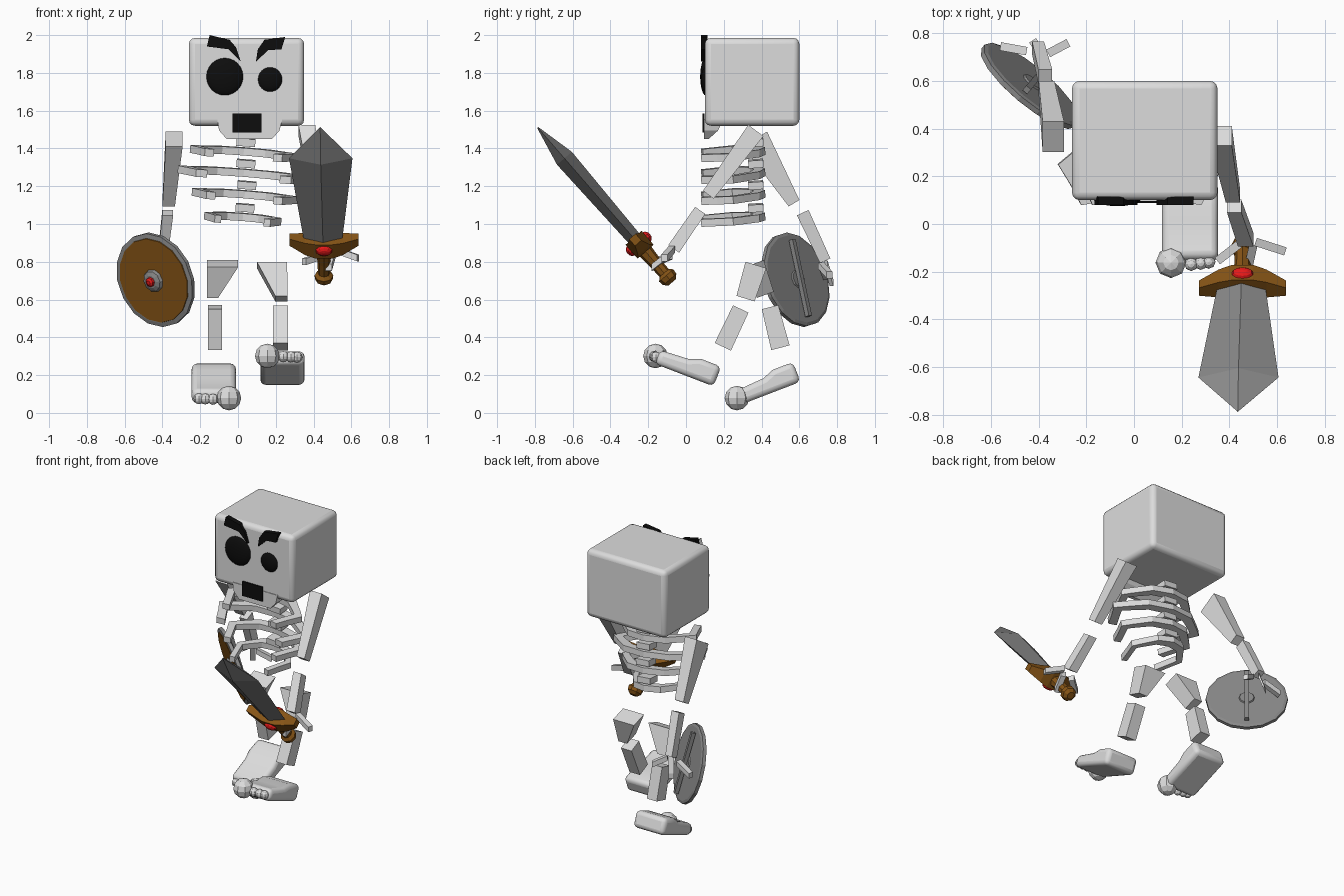
import bpy, bmesh, math
from mathutils import Vector, Matrix

V = Vector
start = bpy.data.objects.get("Cube")
if start:
    bpy.data.objects.remove(start)


def material(name, r, g, b):
    m = bpy.data.materials.new(name)
    m.use_nodes = True
    m.diffuse_color = (r, g, b, 1)
    m.node_tree.nodes["Principled BSDF"].inputs["Base Color"].default_value = (r, g, b, 1)
    return m


BONE = material("bone_grey", .72, .72, .72)
STEEL = material("steel_grey", .25, .25, .25)
WOOD = material("wood_brown", .24, .09, .008)
RED = material("gem_red", .8, .01, .01)
BLACK = material("black", .004, .004, .004)


def finish(name, bm, mat, bevel=0, smooth=False):
    bmesh.ops.recalc_face_normals(bm, faces=bm.faces)
    mesh = bpy.data.meshes.new(name)
    bm.to_mesh(mesh)
    bm.free()
    mesh.materials.append(mat)
    ob = bpy.data.objects.new(name, mesh)
    bpy.context.collection.objects.link(ob)
    if bevel:
        mod = ob.modifiers.new("bevel", "BEVEL")
        mod.width, mod.segments = bevel, 3 if smooth else 1
    if smooth:
        bpy.ops.object.select_all(action="DESELECT")
        ob.select_set(True)
        bpy.context.view_layer.objects.active = ob
        bpy.ops.object.shade_smooth_by_angle(angle=math.radians(35))
    return ob


def loft(name, rings, mat, **kw):
    """Join rings of equal length into a capped skin."""
    bm = bmesh.new()
    rows = [[bm.verts.new(p) for p in r] for r in rings]
    n = len(rows[0])
    for a, b in zip(rows, rows[1:]):
        for i in range(n):
            j = (i + 1) % n
            bm.faces.new((a[i], a[j], b[j], b[i]))
    bm.faces.new(rows[0])
    bm.faces.new(rows[-1])
    return finish(name, bm, mat, **kw)


def bone(name, p0, p1, s0, s1, side=V((1, 0, 0)), mat=BONE):
    """Tapered four-sided bar; s0 and s1 are width and depth at each end."""
    p0, p1 = V(p0), V(p1)
    deep = (p1 - p0).cross(side).normalized()
    quad = ((1, 1), (-1, 1), (-1, -1), (1, -1))
    return loft(name, [[p + side * (s[0] / 2 * a) + deep * (s[1] / 2 * b) for a, b in quad]
                       for p, s in ((p0, s0), (p1, s1))], mat)


def lathe(name, centre, axis, profile, mat, sides=8):
    """Turn (height, radius) pairs about an axis."""
    axis = V(axis).normalized()
    u = axis.cross(V((0, 0, 1))).normalized()
    w = axis.cross(u)
    ang = [2 * math.pi * i / sides for i in range(sides)]
    return loft(name, [[V(centre) + axis * h + (u * math.cos(a) + w * math.sin(a)) * r for a in ang]
                       for h, r in profile], mat)


def ball(name, centre, scale, mat, seg=8, rings=6, rot=Matrix(), smooth=False):
    bm = bmesh.new()
    bmesh.ops.create_uvsphere(bm, u_segments=seg, v_segments=rings, radius=1)
    bm.transform(Matrix.Translation(centre) @ rot @ Matrix.Diagonal((*scale, 1)))
    return finish(name, bm, mat, smooth=smooth)


def box(name, lo, hi, mat, **kw):
    return loft(name, [[(lo[0], lo[1], z), (hi[0], lo[1], z), (hi[0], hi[1], z), (lo[0], hi[1], z)]
                       for z in (lo[2], hi[2])], mat, **kw)


def plate(name, outline, y0, y1, mat):
    return loft(name, [[(x, y, z) for x, z in outline] for y in (y0, y1)], mat)


# Head, jaw and face
box("head", (-.26, .1, 1.52), (.35, .6, 1.985), BONE, bevel=.032, smooth=True)
loft("jaw", [[(a, .096, z), (b, .096, z), (b, y, z), (a, y, z)] for a, b, y, z in
             ((-.06, .18, .12, 1.45), (-.1, .22, .17, 1.495), (-.11, .235, .2, 1.555))], BONE)
plate("mouth", [(-.03, 1.485), (.125, 1.485), (.125, 1.585), (-.03, 1.585)], .088, .097, BLACK)
ball("right_eye", (-.07, .105, 1.78), (.1, .03, .1), BLACK, 20, 12, smooth=True)
ball("left_eye", (.17, .105, 1.765), (.066, .025, .066), BLACK, 20, 12, smooth=True)
plate("right_brow", [(-.15, 2), (-.165, 1.94), (-.05, 1.925), (.015, 1.86), (-.01, 1.935), (-.045, 1.975)],
      .08, .115, BLACK)
plate("left_brow", [(.25, 1.99), (.23, 1.925), (.16, 1.92), (.095, 1.86), (.105, 1.925), (.14, 1.975)],
      .08, .115, BLACK)

# Rib cage: open hoops and vertebrae, leaning to one side
TILT = Matrix.Rotation(math.radians(4.5), 4, "Y") @ Matrix.Rotation(math.radians(4), 4, "X")
OUTER = [(0, .17), (.5, .14), (.83, .05), (1, 0), (.85, -.085), (.72, -.17)]
INNER = [(0, .11), (.4, .09), (.66, .03), (.8, -.005), (.68, -.08), (.55, -.16)]
for i, (cx, z, half) in enumerate(((.03, 1.375, .285), (.03, 1.262, .35), (.035, 1.148, .28), (.025, 1.028, .205))):
    bm = bmesh.new()
    for s in (1, -1):
        grid = [[bm.verts.new((s * half * x, y, h)) for x, y in line]
                for line, h in ((OUTER, -.02), (OUTER, .02), (INNER, .02), (INNER, -.02))]
        for a, b in zip(grid, grid[1:] + grid[:1]):
            for k in range(len(OUTER) - 1):
                bm.faces.new((a[k], a[k + 1], b[k + 1], b[k]))
        bm.faces.new([g[-1] for g in grid])
    bmesh.ops.remove_doubles(bm, verts=bm.verts, dist=.0001)
    bm.transform(Matrix.Translation((cx, .25, z)) @ TILT)
    finish(f"rib_{i + 1}", bm, BONE)
    joint = box(f"vertebra_{i + 1}", (-.05, -.04, -.02), (.05, .04, .02), BONE)
    joint.data.transform(Matrix.Translation((cx + .012, .37, z + .058)) @ TILT)

# Arms
bone("left_upper_arm", (.365, .37, 1.495), (.415, .118, 1.155), (.09, .1), (.06, .07))
bone("left_forearm", (.42, .075, 1.072), (.468, -.065, .868), (.06, .065), (.065, .07))
bone("right_upper_arm", (-.338, .365, 1.45), (-.367, .572, 1.11), (.09, .15), (.066, .066))
bone("right_forearm", (-.372, .618, 1.06), (-.402, .737, .805), (.058, .068), (.05, .06))

# Fingers
UP = V((0, 0, 1))
FINGER = (.035, .035)
for i, (a, b) in enumerate((((.51, -.075, .865), (.635, -.115, .82)), ((.44, -.085, .83), (.35, -.155, .8)),
                            ((.5, -.09, .84), (.48, -.18, .77)))):
    bone(f"left_finger_{i + 1}", a, b, FINGER, FINGER, UP)
for i, (a, b) in enumerate((((-.45, .725, .77), (-.56, .745, .72)), ((-.36, .715, .78), (-.275, .76, .73)),
                            ((-.405, .74, .79), (-.425, .77, .69)))):
    bone(f"right_finger_{i + 1}", a, b, FINGER, FINGER, UP)

# Legs
bone("left_thigh", (.18, .37, .783), (.23, .315, .605), (.16, .115), (.065, .1))
bone("left_shin", (.225, .29, .55), (.225, .195, .35), (.08, .09), (.08, .095))
bone("right_thigh", (-.082, .36, .79), (-.135, .42, .625), (.165, .11), (.06, .095))
bone("right_shin", (-.122, .445, .56), (-.122, .5, .345), (.076, .09), (.076, .1))

# Feet: side profile swept across, with round toes
for name, cx, s, y, z, pitch in (("left", .235, 1, .16, .135, 21), ("right", -.128, -1, .62, .17, -21)):
    c, n = math.cos(math.radians(pitch)), math.sin(math.radians(pitch))
    fwd, up, heel = V((0, -c, n)), V((0, n, c)), V((cx, y, z))
    shape = [(0, 0), (0, .112), (.13, .112), (.19, .088), (.35, .078), (.35, 0)]
    loft(name + "_foot", [[heel + V((dx, 0, 0)) + fwd * (a + (.015 if a == 0 else 0) * (abs(dx) > .1)) + up * h
                           for a, h in shape] for dx in (-.117, .117)], BONE, bevel=.028, smooth=True)
    ball(name + "_big_toe", heel + V((-.08 * s, 0, 0)) + fwd * .36 + up * .04, (.065,) * 3, BONE)
    for i, dx in enumerate((.005, .045, .078)):
        ball(f"{name}_small_toe_{i + 1}", heel + V((dx * s, 0, 0)) + fwd * (.365 - i * .005) + up * .035,
             (.029,) * 3, BONE)

# Shield
N = V((-.62, -.74, -.27)).normalized()
C = V((-.435, .58, .705))
lathe("shield_rim", C, N, [(-.016, .24), (-.01, .257), (.012, .257), (.016, .235)], STEEL, 16)
lathe("shield_face", C, N, [(.012, .233), (.02, .23)], WOOD, 16)
lathe("shield_boss", C, N, [(.015, .066), (.035, .056), (.045, .035)], STEEL, 10)
lathe("shield_gem", C, N, [(.04, .028), (.056, .024), (.064, .012)], RED, 8)
lathe("shield_back_disc", C, N, [(-.024, .045), (-.012, .052)], STEEL, 10)
grip = (UP - N * N.z).normalized()
bone("shield_handle", C - N * .035 + grip * .21, C - N * .035 - grip * .21, (.026, .026), (.026, .026),
     N.cross(grip), STEEL)

# Sword: laid out along its own axis, with mirrored guard wings
D = V((0, -.656, .755)).normalized()
X = V((1, 0, 0))
M = X.cross(D)
G = V((.455, -.25, .895))
loft("sword_blade", [[G + X * (lean + a * w) + D * t + M * (b * h)
                      for a, b in ((1, 0), (0, 1), (-1, 0), (0, -1))]
                     for t, w, h, lean in ((.03, .102, .038, -.005), (.6, .168, .052, -.017), (.815, .003, .004, -.02))],
     STEEL)
wing = [(.182, .005, .052, .022), (.1, -.042, .04, .042), (.045, -.055, .042, .056)]
stations = [(-x, *r) for x, *r in wing] + wing[::-1]
loft("sword_guard", [[G + X * x + D * t + M * m for t, m in ((lo, -h), (hi, -h), (hi, h), (lo, h))]
                     for x, lo, hi, h in stations], WOOD)
frame = Matrix((X, D, M)).transposed().to_4x4()
for side, s in (("front", 1), ("back", -1)):
    ball(f"sword_gem_{side}", G + M * (.055 * s), (.046, .032, .024), RED, 10, 6, frame)
lathe("sword_grip", G, D, [(-.27, .025), (-.25, .046), (-.222, .05), (-.205, .032), (-.13, .034), (-.04, .042)], WOOD)
